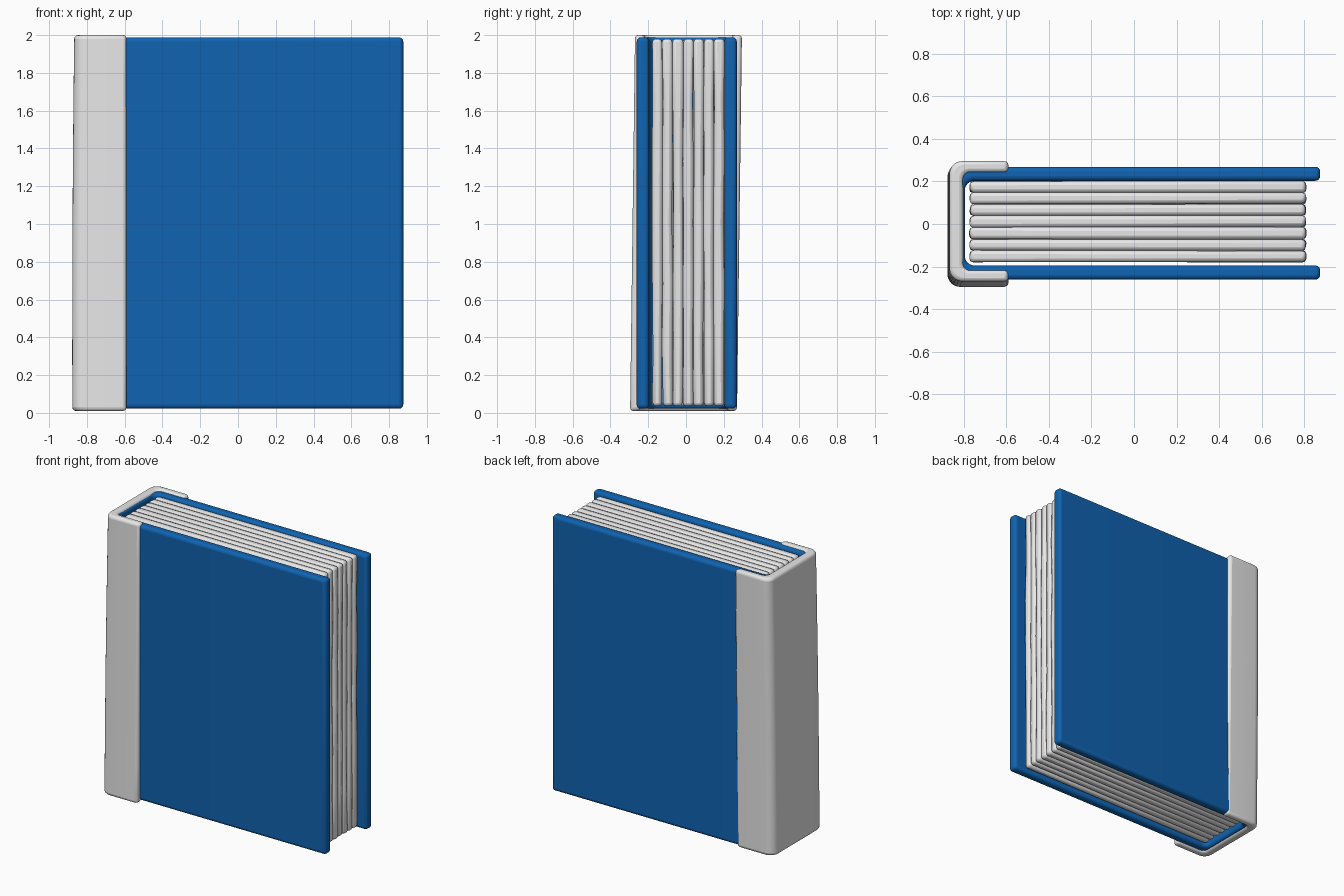
import bpy
import bmesh
import math
import random
from mathutils import Vector

random.seed(4)
if "Cube" in bpy.data.objects:
    bpy.data.objects.remove(bpy.data.objects["Cube"], do_unlink=True)


def material(name, colour):
    mat = bpy.data.materials.new(name)
    mat.use_nodes = True
    mat.diffuse_color = (*colour, 1)
    node = mat.node_tree.nodes["Principled BSDF"]
    node.inputs["Base Color"].default_value = (*colour, 1)
    node.inputs["Roughness"].default_value = 0.6
    return mat


blue = material("cover blue", (0.005, 0.125, 0.44))
white = material("paper white", (0.8, 0.8, 0.8))


def finish(name, bm, mat, bevel, segments, angle=40):
    bmesh.ops.recalc_face_normals(bm, faces=bm.faces)
    mesh = bpy.data.meshes.new(name)
    bm.to_mesh(mesh)
    bm.free()
    mesh.materials.append(mat)
    obj = bpy.data.objects.new(name, mesh)
    bpy.context.collection.objects.link(obj)
    mod = obj.modifiers.new("rounded edges", "BEVEL")
    mod.width = bevel
    mod.segments = segments
    mod.limit_method = "ANGLE"
    mod.angle_limit = math.radians(angle)
    bpy.ops.object.select_all(action="DESELECT")
    obj.select_set(True)
    bpy.context.view_layer.objects.active = obj
    bpy.ops.object.shade_smooth_by_angle(angle=math.radians(40))
    return obj


def arc(cx, cy, r, start, end, steps=6):
    return [(cx + r * math.cos(math.radians(start + (end - start) * i / steps)),
             cy + r * math.sin(math.radians(start + (end - start) * i / steps)))
            for i in range(steps + 1)]


def channel(x0, x1, half, wall, arm, r_out, r_in, y_mid, z0, z1, levels=1):
    """Upright U-shaped shell, open towards +x."""
    xi, hi = x0 + wall, half - arm
    outline = [(x1, half)] + arc(x0 + r_out, half - r_out, r_out, 90, 180)
    outline += arc(x0 + r_out, r_out - half, r_out, 180, 270) + [(x1, -half)]
    outline += [(x1, -hi)] + arc(xi + r_in, r_in - hi, r_in, 270, 180)
    outline += arc(xi + r_in, hi - r_in, r_in, 180, 90) + [(x1, hi)]
    bm = bmesh.new()
    rings = [[bm.verts.new((x, y + y_mid, z0 + (z1 - z0) * k / levels))
              for x, y in outline] for k in range(levels + 1)]
    n = len(outline)
    for low, high in zip(rings, rings[1:]):
        for i in range(n):
            j = (i + 1) % n
            bm.faces.new((low[i], low[j], high[j], high[i]))
    # cap as strips between the outer and inner halves of the outline
    for ring in (rings[0], rings[-1]):
        for i in range(n // 2 - 1):
            bm.faces.new((ring[i], ring[i + 1], ring[n - 2 - i], ring[n - 1 - i]))
    return bm


# Blue cover: two boards joined behind the pages
finish("cover", channel(-0.84, 0.875, 0.265, 0.045, 0.066, 0.06, 0.045,
                        0.004, 0.022, 1.988), blue, 0.03, 4)

# Pale spine wrap, leaning and bulging slightly
spine = channel(-0.872, -0.59, 0.283, 0.064, 0.053, 0.06, 0.035, 0.0, 0.01, 2.0, 8)
for v in spine.verts:
    t = v.co.z - 1
    v.co.y += 0.013 * t
    if v.co.x < -0.7:
        v.co.x -= 0.004 * (1 - t * t) - 0.005 * t
finish("spine_wrap", spine, white, 0.02, 3)

# Page bundles: chamfered slabs with slightly wavy faces
for i in range(7):
    bm = bmesh.new()
    bmesh.ops.create_cube(bm, size=1)
    upright = [e for e in bm.edges if abs(e.verts[0].co.z - e.verts[1].co.z) > 0.5]
    bmesh.ops.subdivide_edges(bm, edges=upright, cuts=5, use_grid_fill=True)
    for v in bm.verts:
        v.co = Vector((0.018 + v.co.x * 1.58, -0.152 + i * 0.0545 + v.co.y * 0.053,
                       1.008 + v.co.z * 1.945))
        v.co.y += random.uniform(-0.003, 0.003)
        v.co.x += random.uniform(-0.004, 0.004)
    finish(f"page_bundle_{i + 1}", bm, white, 0.018, 2, 50)
